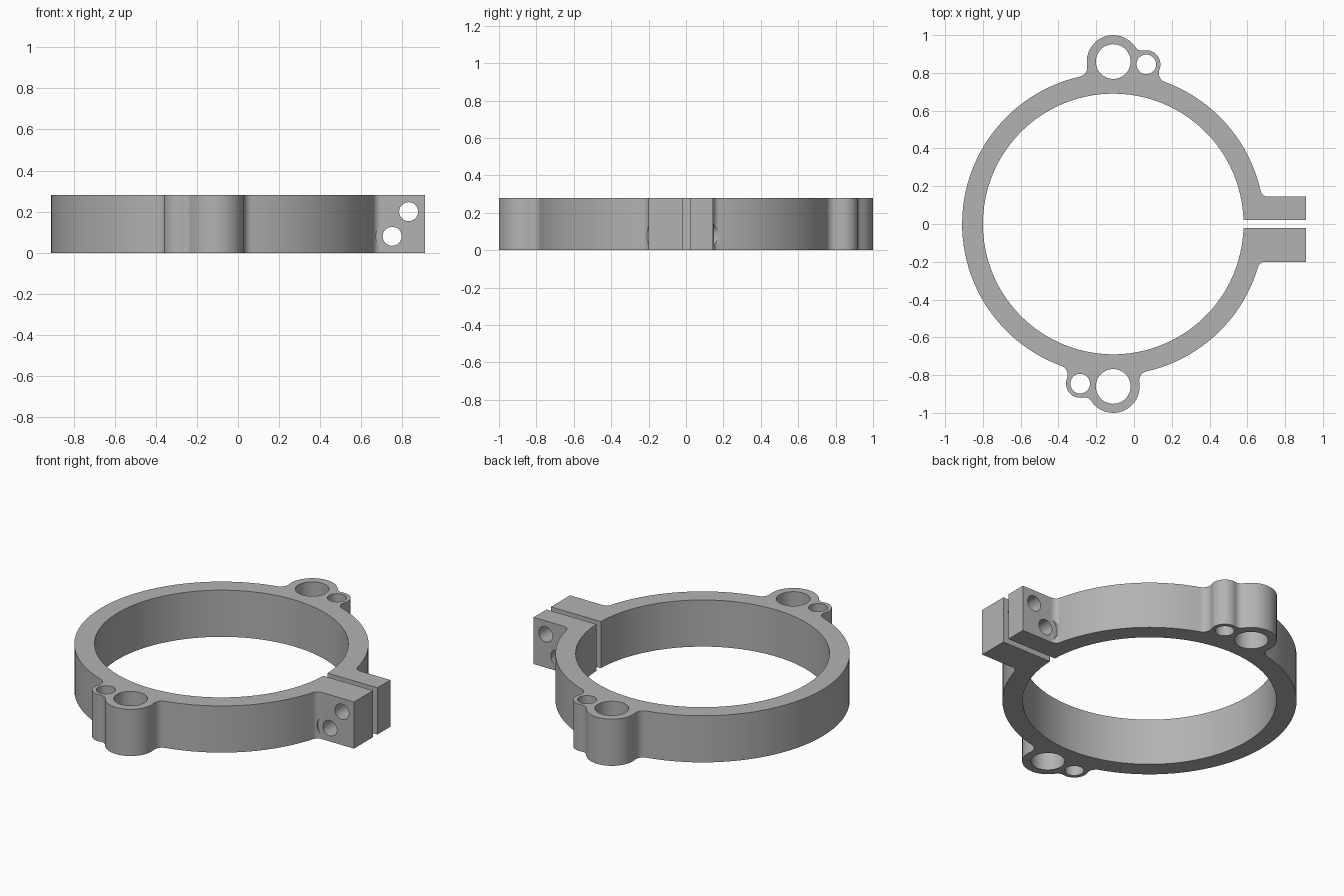
import bpy
import bmesh
import math
from mathutils import Vector, Matrix

cube = bpy.data.objects.get("Cube")
if cube:
    bpy.data.objects.remove(cube, do_unlink=True)

HEIGHT = 0.28
CENTRE = Vector((-0.11, 0))
INNER, OUTER = 0.69, 0.80
END_X = 0.91
RING = (CENTRE, OUTER)
BIG = (Vector((-0.11, 0.86)), 0.14)
SMALL = (Vector((0.065, 0.845)), 0.075)
BIG_HOLE, SMALL_HOLE, BOLT_HOLE, BOLT_SEAT = 0.092, 0.052, 0.046, 0.08

metal = bpy.data.materials.new("grey_metal")
metal.use_nodes = True
GREY = (0.45, 0.45, 0.45, 1)
metal.diffuse_color = GREY
metal.node_tree.nodes["Principled BSDF"].inputs["Base Color"].default_value = GREY


def arc(centre, radius, start, end, ccw=True):
    """Points on an arc running from the direction of start to that of end."""
    a = math.atan2(start.y - centre.y, start.x - centre.x)
    b = math.atan2(end.y - centre.y, end.x - centre.x)
    sweep = (b - a) % math.tau if ccw else -((a - b) % math.tau)
    n = max(3, math.ceil(abs(sweep) / math.radians(3 if radius > 0.5 else 10)))
    return [centre + radius * Vector((math.cos(a + sweep * i / n), math.sin(a + sweep * i / n)))
            for i in range(n + 1)]


def fillet(first, second, f):
    """Blend between two circles, met in counter-clockwise order."""
    (c1, r1), (c2, r2) = first, second
    d = c2 - c1
    p, q = r1 + f, r2 + f
    along = (p * p - q * q + d.length_squared) / (2 * d.length)
    u = d.normalized()
    c = c1 + u * along + Vector((u.y, -u.x)) * math.sqrt(p * p - along * along)
    return arc(c, f, c1, c2, ccw=False)


def ear_fillet(y, f=0.04):
    """Blend between the ring and the flat outer side of a clamp ear."""
    cy = y + math.copysign(f, y)
    c = Vector((CENTRE.x + math.sqrt((OUTER + f) ** 2 - cy * cy), cy))
    flat = Vector((c.x, y))
    return arc(c, f, flat, CENTRE, ccw=False) if y > 0 else arc(c, f, CENTRE, flat, ccw=False)


def join_arcs(blends, circles):
    """Chain blends with the circle arcs that lie between them."""
    points = list(blends[0])
    for blend, (c, r) in zip(blends[1:], circles):
        points += arc(c, r, points[-1], blend[0])[1:-1] + blend
    return points


def half_turn(points):
    return [2 * CENTRE - p for p in points]


def solid(name, points, height):
    bm = bmesh.new()
    face = bm.faces.new([bm.verts.new((p.x, p.y, 0)) for p in points])
    ext = bmesh.ops.extrude_face_region(bm, geom=[face])
    bmesh.ops.translate(bm, vec=(0, 0, height),
                        verts=[v for v in ext["geom"] if isinstance(v, bmesh.types.BMVert)])
    bmesh.ops.recalc_face_normals(bm, faces=bm.faces)
    mesh = bpy.data.meshes.new(name)
    bm.to_mesh(mesh)
    bm.free()
    mesh.materials.append(metal)
    obj = bpy.data.objects.new(name, mesh)
    bpy.context.collection.objects.link(obj)
    return obj


def cylinder(name, radius, start, end):
    start, end = Vector(start), Vector(end)
    bm = bmesh.new()
    bmesh.ops.create_cone(bm, cap_ends=True, segments=40, radius1=radius, radius2=radius,
                          depth=(end - start).length)
    turn = Vector((0, 0, 1)).rotation_difference(end - start).to_matrix().to_4x4()
    bm.transform(Matrix.Translation((start + end) / 2) @ turn)
    mesh = bpy.data.meshes.new(name)
    bm.to_mesh(mesh)
    bm.free()
    mesh.materials.append(metal)
    obj = bpy.data.objects.new(name, mesh)
    bpy.context.collection.objects.link(obj)
    obj.hide_render = True
    return obj


# Ring outline with paired lugs and a split clamp
lugs = join_arcs([fillet(RING, SMALL, 0.05), fillet(SMALL, BIG, 0.04), fillet(BIG, RING, 0.05)],
                 [SMALL, BIG])
BACK, FRONT, GAP_BACK, GAP_FRONT = 0.145, -0.2, 0.022, -0.02
outline = join_arcs([ear_fillet(BACK), lugs, half_turn(lugs), ear_fillet(FRONT)], [RING] * 3)
outline += [Vector((END_X, FRONT)), Vector((END_X, GAP_FRONT))]
mouth = [CENTRE + Vector((math.sqrt(INNER ** 2 - y * y), y)) for y in (GAP_BACK, GAP_FRONT)]
outline += reversed(arc(CENTRE, INNER, *mouth))
outline += [Vector((END_X, GAP_BACK)), Vector((END_X, BACK))]
clamp = solid("clamp_ring", outline, HEIGHT)

# Vertical lug holes
cutters = []
for (c, _), r in ((BIG, BIG_HOLE), (SMALL, SMALL_HOLE)):
    for p in [c] + half_turn([c]):
        cutters.append(cylinder("lug_hole_cutter", r, (p.x, p.y, -0.1), (p.x, p.y, 0.4)))

# Cross bolt holes and the bolt head clearance cut into the fillets
for x, z in ((0.83, 0.2), (0.75, 0.08)):
    cutters.append(cylinder("bolt_hole_cutter", BOLT_HOLE, (x, -0.4, z), (x, 0.4, z)))
for y in (BACK + 0.001, FRONT - 0.001):
    cutters.append(cylinder("bolt_seat_cutter", BOLT_SEAT, (0.75, y, 0.08),
                            (0.75, y + math.copysign(0.15, y), 0.08)))

bpy.ops.object.select_all(action="DESELECT")
clamp.select_set(True)
bpy.context.view_layer.objects.active = clamp
for cutter in cutters:
    mod = clamp.modifiers.new("cut", "BOOLEAN")
    mod.operation, mod.solver, mod.object = "DIFFERENCE", "EXACT", cutter
    bpy.ops.object.modifier_apply(modifier=mod.name)
    bpy.data.objects.remove(cutter, do_unlink=True)

bpy.ops.object.shade_smooth_by_angle(angle=math.radians(30))
